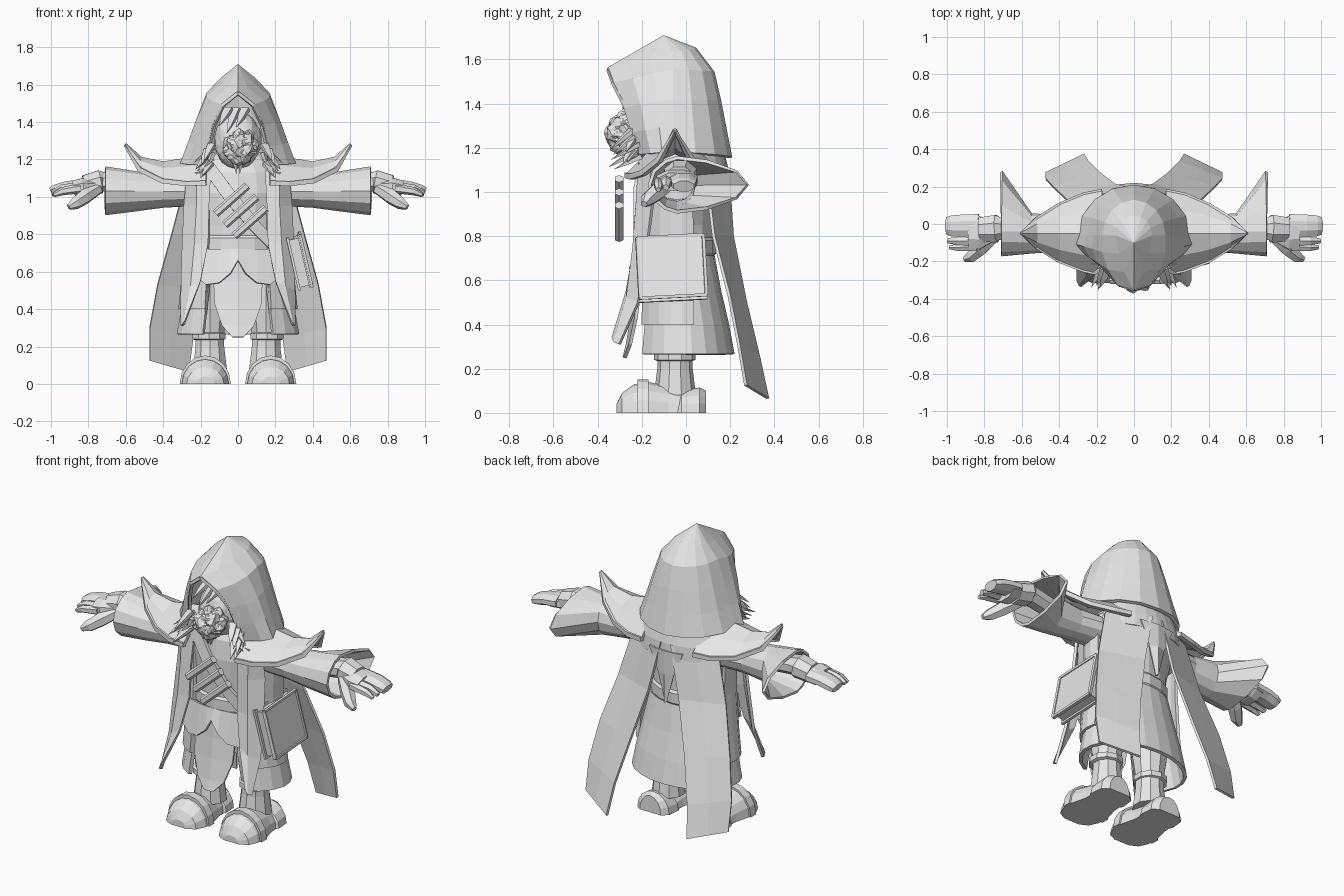
import bpy, bmesh, random
from math import sin, cos, pi, radians
from mathutils import Vector, Matrix, noise

random.seed(4)
if "Cube" in bpy.data.objects:
    bpy.data.objects.remove(bpy.data.objects["Cube"])

grey = bpy.data.materials.new("plain grey")
grey.use_nodes = True
grey.diffuse_color = (.8, .8, .8, 1)
grey.node_tree.nodes["Principled BSDF"].inputs["Base Color"].default_value = (.8, .8, .8, 1)


def finish(name, bm, thick=0, mirror=False):
    """Turn a bmesh into a named object with optional mirror and thickness."""
    bmesh.ops.remove_doubles(bm, verts=bm.verts, dist=.0005)
    bmesh.ops.recalc_face_normals(bm, faces=bm.faces)
    mesh = bpy.data.meshes.new(name)
    bm.to_mesh(mesh)
    bm.free()
    mesh.materials.append(grey)
    obj = bpy.data.objects.new(name, mesh)
    bpy.context.collection.objects.link(obj)
    if mirror:
        obj.modifiers.new("Mirror", "MIRROR")
    if thick:
        solid = obj.modifiers.new("Thickness", "SOLIDIFY")
        solid.thickness = thick
        solid.offset = 0
    return obj


def part(name, patches, thick=0, mirror=False):
    """Skin rows of points; closed patches are capped tubes, open ones are sheets."""
    bm = bmesh.new()
    for rows, closed in patches:
        grid = [[bm.verts.new(p) for p in row] for row in rows]
        n = len(grid[0])
        for a, b in zip(grid, grid[1:]):
            for i in range(n if closed else n - 1):
                j = (i + 1) % n
                bm.faces.new((a[i], a[j], b[j], b[i]))
        if closed:
            bm.faces.new(grid[0])
            bm.faces.new(grid[-1])
    return finish(name, bm, thick, mirror)


def ellipse(rx, ry, z, cy=-.02, start=0, sweep=360, n=16):
    """Horizontal ring, or arc when the sweep is partial; angles start at the back."""
    count = n if sweep == 360 else n + 1
    angles = [radians(start + sweep * i / n) for i in range(count)]
    return [(rx * sin(a), cy + ry * cos(a), z) for a in angles]


def tube(path, radii, sides=8, flat=1.0):
    """Closed patch swept along a path; flat squashes the section."""
    path = [Vector(p) for p in path]
    rows = []
    for i, p in enumerate(path):
        along = path[min(i + 1, len(path) - 1)] - path[max(i - 1, 0)]
        turn = along.to_track_quat("Z", "Y")
        rows.append([p + turn @ Vector((radii[i] * cos(t), radii[i] * flat * sin(t), 0))
                     for t in (2 * pi * (k + .5) / sides for k in range(sides))])
    return rows, True


def spike(root, tip, width):
    return tube([root, Vector(root).lerp(Vector(tip), .5), tip], [width, width * .7, .001], 4, .5)


# Hood: half shell from back seam to rim, mirrored
hood_levels = [  # back (y, z), side (x, z), rim point
    ((-.1, 1.7), (0, 1.7), (0, -.1, 1.7)),
    ((.04, 1.645), (.09, 1.625), (0, -.35, 1.555)),
    ((.12, 1.54), (.16, 1.55), (.08, -.325, 1.49)),
    ((.15, 1.41), (.205, 1.42), (.13, -.27, 1.38)),
    ((.175, 1.28), (.245, 1.3), (.155, -.235, 1.27)),
    ((.2, 1.155), (.29, 1.18), (.17, -.2, 1.17)),
]
hood = []
for level, (back, side, rim) in enumerate(hood_levels):
    mid_y = -.1 if level == 0 else -.06
    row = []
    for i in range(5):
        a = pi / 2 * i / 4
        row.append(Vector((side[0] * sin(a), mid_y + (back[0] - mid_y) * cos(a),
                           back[1] + (side[1] - back[1]) * i / 4)))
    start, end = row[-1].copy(), Vector(rim)
    for i in (1, 2, 3):
        p = start.lerp(end, i / 3)
        p.x += .2 * side[0] * sin(pi * i / 3)
        row.append(p)
    hood.append(row)
part("hood", [(hood, False)], .02, True)
part("hood_rim", [tube([rows[2] for rows in hood_levels[1:]], [.012] * 5, 4)], mirror=True)


# Head and rough face
def blob(name, centre, size, rough):
    bm = bmesh.new()
    bmesh.ops.create_icosphere(bm, subdivisions=4, radius=1)
    for v in bm.verts:
        k = 1 + rough * noise.noise(v.co * 2) + rough * .5 * noise.noise(v.co * 6)
        v.co = Vector([c + s * k * e for c, s, e in zip(centre, size, v.co)])
    finish(name, bm)


blob("head", (0, -.16, 1.3), (.125, .11, .15), .06)
blob("rough_face", (.015, -.275, 1.265), (.09, .085, .09), .25)
part("beard", [spike((x, -.27, 1.22), (x * .4, -.27, 1.1 + abs(x)), .04) for x in (-.06, -.02, .02, .06)])
part("fringe", [spike((x, -.2, 1.47), (x - .05, -.29, 1.33 + abs(x)), .035) for x in (-.05, -.01, .04)])
tufts = []
for i in range(9):
    root = (random.uniform(.13, .17), random.uniform(-.25, -.2), 1.28 - .015 * i)
    tip = (random.uniform(.14, .25), random.uniform(-.36, -.25), 1.19 - .011 * i)
    tufts.append(spike(root, tip, .03))
part("hair_tufts", tufts, mirror=True)

# Shoulder mantles: ridged leaf shapes curling up to a point
mantle_sections = [  # x, ridge z, edge z, front y, back y
    (.17, 1.22, 1.075, -.265, .175), (.27, 1.2, 1.07, -.245, .155), (.4, 1.18, 1.085, -.195, .1),
    (.52, 1.205, 1.145, -.12, .025), (.605, 1.28, 1.275, -.051, -.049)]
mantle = []
for x, ridge, edge, front, back in mantle_sections:
    half = edge + (ridge - edge) * .65
    mantle.append([(x, front, edge), (x, front * .55 - .025, half), (x, -.05, ridge),
                   (x, back * .55 - .02, half), (x, back, edge)])
part("shoulder_mantle", [(mantle, False)], .02, True)
part("mantle_trim", [tube([row[k] for row in mantle], [.018] * 4 + [.006], 4) for k in (0, 4)], mirror=True)

# Torso, belt and open skirt
part("torso", [([ellipse(rx, ry, z, -.045) for rx, ry, z in (
    (.13, .1, 1.24), (.25, .16, 1.13), (.27, .175, 1.02), (.225, .17, .85), (.22, .165, .6))], True)])
part("belt", [([ellipse(.222 + b, .168 + b, z, -.045) for b, z in (
    (0, .705), (.012, .72), (.012, .78), (0, .795))], True)])
part("skirt", [([ellipse(rx, ry, z, cy, -145, 290, 18) for rx, ry, z, cy in (
    (.23, .165, .71, -.045), (.265, .18, .55, -.03), (.295, .2, .4, -.015), (.32, .22, .265, -.01))],
    False)], .02)
part("coat_side", [([ellipse(rx, ry, z, -.02, 75, 71, 5) for rx, ry, z in (
    (.285, .19, 1.1), (.28, .2, .8), (.295, .205, .55), (.31, .21, .4))], False)], .018, True)

# Long pointed lapels
part("lapel", [([
    [(.145, -.2, 1.14), (.22, -.21, 1.13), (.27, -.16, 1.12)],
    [(.155, -.22, .95), (.22, -.22, .95), (.285, -.15, .95)],
    [(.16, -.23, .75), (.23, -.235, .75), (.295, -.18, .72)],
    [(.2, -.265, .55), (.25, -.265, .52), (.3, -.215, .5)],
    [(.28, -.33, .34), (.29, -.325, .32), (.3, -.3, .31)]], False)], .016, True)

# Front flap with arched hem, and the pointed tabard below it
hem = ((0, .66), (.04, .59), (.1, .54), (.17, .53), (.22, .57))
part("hip_flap", [([[(x, -.22 + x * x, .72) for x, z in hem],
                    [(x, -.25 + x * x, z) for x, z in hem]], False)], .015, True)
part("tabard", [([[(w * s, y + .15 * w * abs(s), z) for s in (-1, -.5, 0, .5, 1)] for w, y, z in (
    (.1, -.22, .69), (.13, -.23, .55), (.125, -.245, .43), (.085, -.265, .31), (.03, -.28, .25))],
    False)], .015)

# Cape: upper back, side tails and a short middle point
part("cape_yoke", [([ellipse(rx, ry, z, -.01, -70, 140, 10) for rx, ry, z in (
    (.23, .17, 1.2), (.28, .195, 1.1), (.29, .2, 1.02))], False)], .016)
tail_edges = [((.03, .19, 1.1), (.28, .09, 1.08)), ((.1, .21, .8), (.355, .125, .8)),
              ((.18, .27, .5), (.43, .195, .53)), ((.24, .33, .25), (.472, .24, .3)),
              ((.265, .37, .065), (.472, .27, .125))]
part("cape_tail", [([[Vector(a).lerp(Vector(b), t) for t in (0, .5, 1)] for a, b in tail_edges],
                    False)], .014, True)
part("cape_point", [([[(-w, .185, z), (0, .2, z), (w, .185, z)] for w, z in (
    (.11, 1.06), (.05, .92), (.003, .75))], False)], .014)

# Sleeves ending in wide pointed cuffs, left hollow at the opening
sleeve = []
for x, front, back, low, high in ((.22, -.14, .07, .96, 1.1), (.4, -.14, .04, .95, 1.11),
                                  (.55, -.15, .05, .93, 1.13), (.71, -.165, .28, .91, 1.155)):
    mid = (low + high) / 2
    sleeve.append([(x, -.04 + (front + .04 if c < 0 else back + .04) * abs(c) ** p,
                    mid + (high - low) / 2 * s)
                   for c, s, p in ((cos(k * pi / 6), sin(k * pi / 6), 1.25 if x > .6 else 1)
                                   for k in range(13))])
part("sleeve", [(sleeve, False)], .016, True)

# Forearms, mitten hands, narrow fingers and thumbs
part("hand", [
    tube([(.5, -.04, 1.05), (.72, -.025, 1.08), (.735, -.025, 1.08), (.82, -.03, 1.06)],
         [.06, .065, .08, .07], 8, .85),
    tube([(.76, -.04, 1.06), (.83, -.045, 1.055), (.88, -.045, 1.045)], [.06, .098, .09], 8, .5),
    tube([(.83, -.01, 1.06), (.92, -.01, 1.05), (.975, -.01, 1.035), (1, -.01, 1.025)],
         [.068, .065, .06, .05], 8, .55),
    tube([(.84, -.09, 1.05), (.94, -.09, 1.04), (.995, -.09, 1.02)], [.03, .026, .015], 6),
    tube([(.84, -.12, 1.045), (.94, -.125, 1.03), (.985, -.125, 1.01)], [.026, .022, .012], 6),
    tube([(.75, -.07, 1.045), (.82, -.13, 1), (.87, -.175, .965), (.905, -.19, .945)],
         [.035, .042, .034, .016], 6)], mirror=True)

# Legs with cuffs
part("leg", [tube([(.15, -.05, z) for z in (.6, .4, .27, .2, .08)], [.11, .1, .08, .08, .095], 10),
             tube([(.155, -.05, z) for z in (.235, .24, .27, .275)], [.08, .094, .094, .08], 10)], mirror=True)


def arch(y, width, height, n=8):
    return [(.175 + width * cos(pi * k / n), y, height * sin(pi * k / n)) for k in range(n + 1)]


# Boots: round toe, raised strap and heel guard
boot = [arch(*s) for s in ((-.315, .05, .04), (-.29, .1, .09), (-.235, .125, .13), (-.17, .128, .14),
                           (-.08, .105, .12), (0, .1, .09), (.06, .095, .09), (.085, .06, .08))]
strap = [arch(*s) for s in ((-.22, .12, .12), (-.22, .137, .152), (-.17, .137, .152), (-.17, .12, .12))]
heel = [arch(*s) for s in ((-.04, .1, .06), (-.02, .113, .1), (.06, .106, .115), (.09, .07, .1))]
part("boot", [(boot, True), (strap, True), (heel, True)], mirror=True)

# Chest strap with three rods held across it
part("chest_strap", [([[(-.19, -.19, 1.15), (-.13, -.19, 1.18)], [(-.07, -.225, .98), (-.01, -.225, 1.02)],
                       [(.06, -.225, .83), (.11, -.225, .87)], [(.17, -.205, .72), (.2, -.19, .77)]],
                      False)], .025)
rods = []
for k in range(3):
    x, z = -.035 + .05 * k, .985 - .06 * k
    rods.append(tube([(x - .085, -.303, z - .075), (x + .085, -.303, z + .075)], [.022] * 2, 6))
part("chest_rods", rods)

# Tilted side satchel with rimmed covers
tilt = Matrix.Translation((.325, -.065, .655)) @ Matrix.Rotation(radians(-13), 4, "Y") @ Matrix.Rotation(radians(3), 4, "X")


def slab(x0, x1, width, height):
    return [[tilt @ Vector((x, a * width, b * height)) for a, b in ((-1, -1), (1, -1), (1, 1), (-1, 1))]
            for x in (x0, x1)], True


part("satchel", [slab(-.025, .025, .14, .13), slab(-.038, -.024, .155, .145), slab(.024, .038, .155, .145)])
part("satchel_frame", [tube([tilt @ Vector((.038, a * .15, b * .14)), tilt @ Vector((.038, c * .15, d * .14))],
                            [.01] * 2, 4)
                       for a, b, c, d in ((-1, -1, 1, -1), (1, -1, 1, 1), (1, 1, -1, 1), (-1, 1, -1, -1))])
